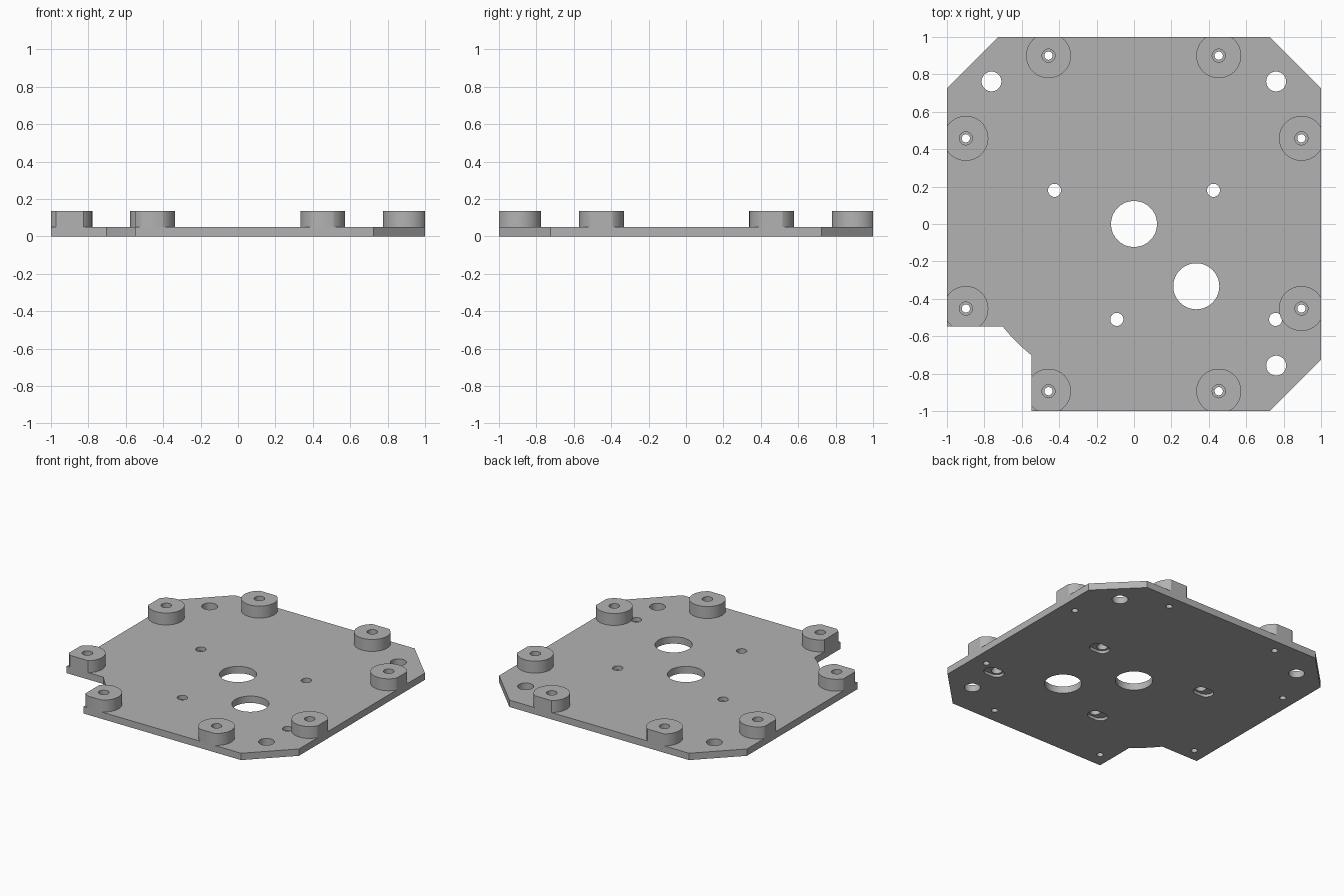
import bpy, bmesh, math
from mathutils import Vector

if "Cube" in bpy.data.objects:
    bpy.data.objects.remove(bpy.data.objects["Cube"])

grey = bpy.data.materials.new("plain grey")
grey.use_nodes = True
grey.diffuse_color = (0.45, 0.45, 0.45, 1)
grey.node_tree.nodes["Principled BSDF"].inputs["Base Color"].default_value = grey.diffuse_color

PLATE, TOP = 0.05, 0.137
NOTCH = 0.547


def arc(cx, cy, r, start=0, end=360, n=64):
    """Points on an arc; a full circle leaves out the repeated end point."""
    steps = n if end - start >= 360 else n + 1
    angles = [math.radians(start + (end - start) * i / n) for i in range(steps)]
    return [(cx + r * math.cos(a), cy + r * math.sin(a)) for a in angles]


def add_prism(bm, points, z0, z1):
    face = bm.faces.new([bm.verts.new((x, y, z0)) for x, y in points])
    side = bmesh.ops.extrude_face_region(bm, geom=[face])["geom"]
    moved = [v for v in side if isinstance(v, bmesh.types.BMVert)]
    bmesh.ops.translate(bm, vec=(0, 0, z1 - z0), verts=moved)


def clip(bm, co, no):
    """Remove everything beyond a plane and close the cut."""
    geom = bm.verts[:] + bm.edges[:] + bm.faces[:]
    cut = bmesh.ops.bisect_plane(bm, geom=geom, plane_co=co, plane_no=no, clear_outer=True)
    edges = [e for e in cut["geom_cut"] if isinstance(e, bmesh.types.BMEdge)]
    if edges:
        bmesh.ops.holes_fill(bm, edges=edges)


def finish(bm, name):
    bmesh.ops.recalc_face_normals(bm, faces=bm.faces[:])
    mesh = bpy.data.meshes.new(name)
    bm.to_mesh(mesh)
    bm.free()
    mesh.materials.append(grey)
    obj = bpy.data.objects.new(name, mesh)
    bpy.context.collection.objects.link(obj)
    return obj


def cutter(name, shapes, z0, z1):
    bm = bmesh.new()
    for points in shapes:
        add_prism(bm, points, z0, z1)
    obj = finish(bm, name)
    obj.hide_render = True
    return obj


def subtract(obj, tool):
    mod = obj.modifiers.new("cut", "BOOLEAN")
    mod.operation, mod.solver, mod.object = "DIFFERENCE", "EXACT", tool
    bpy.ops.object.select_all(action="DESELECT")
    obj.select_set(True)
    bpy.context.view_layer.objects.active = obj
    bpy.ops.object.modifier_apply(modifier=mod.name)


def smooth(obj):
    bpy.ops.object.select_all(action="DESELECT")
    obj.select_set(True)
    bpy.context.view_layer.objects.active = obj
    bpy.ops.object.shade_smooth_by_angle(angle=math.radians(30))


# Boss positions: two beside every corner
boss_spots = []
for sx in (-1, 1):
    for sy in (-1, 1):
        for x, y in ((0.897, 0.455), (0.455, 0.897)):
            boss_spots.append((sx * x - 0.002, sy * y + 0.003))

# Plate with three chamfered corners and one notched corner
start = 180 + math.degrees(math.asin(NOTCH / 0.89))
outline = [(1, -0.725), (1, 0.725), (0.725, 1), (-0.725, 1), (-1, 0.725), (-1, -NOTCH)]
outline += arc(0, 0, 0.89, start, 450 - start, 16)
outline += [(-NOTCH, -1), (0.725, -1)]
bm = bmesh.new()
add_prism(bm, outline, 0, PLATE)
plate = finish(bm, "base_plate")

# Through holes: shafts, corners, mounting bolts and boss screws
bolts = [(-0.425, 0.18, -1), (0.425, 0.18, 1), (-0.092, -0.51, -1), (0.757, -0.51, 1)]
holes = [arc(0, 0, 0.123), arc(0.333, -0.333, 0.123)]
holes += [arc(x, y, 0.053) for x, y in ((-0.762, 0.762), (0.76, 0.762), (0.76, -0.757))]
holes += [arc(x, y, 0.035, n=32) for x, y, side in bolts]
holes += [arc(x, y, 0.022, n=32) for x, y in boss_spots]
hole_cutter = cutter("hole_cutter", holes, -0.1, 0.3)
subtract(plate, hole_cutter)

# Short recesses under the bolt holes, running outward
slots = []
for x, y, side in bolts:
    ends = sorted((x, x + side * 0.045))
    slots.append(arc(ends[0], y, 0.05, 90, 270, 24) + arc(ends[1], y, 0.05, -90, 90, 24))
slot_cutter = cutter("slot_cutter", slots, -0.1, 0.02)
subtract(plate, slot_cutter)
smooth(plate)

# Raised bosses, trimmed flush with the plate edges
bores = [arc(x, y, 0.035, n=32) for x, y in boss_spots]
bore_cutter = cutter("bore_cutter", bores, -0.1, 0.3)
for i, (x, y) in enumerate(boss_spots):
    bm = bmesh.new()
    add_prism(bm, arc(x, y, 0.12), PLATE, TOP)
    bmesh.ops.recalc_face_normals(bm, faces=bm.faces[:])
    for no in ((1, 0, 0), (-1, 0, 0), (0, 1, 0), (0, -1, 0)):
        clip(bm, Vector(no), no)
    if x < 0 and y < 0:
        no = Vector((0, -1, 0)) if x < y else Vector((-1, 0, 0))
        clip(bm, no * NOTCH, no)
    boss = finish(bm, f"boss_{i + 1}")
    subtract(boss, bore_cutter)
    smooth(boss)

# Helpers are no longer needed
for tool in (hole_cutter, slot_cutter, bore_cutter):
    bpy.data.objects.remove(tool)
